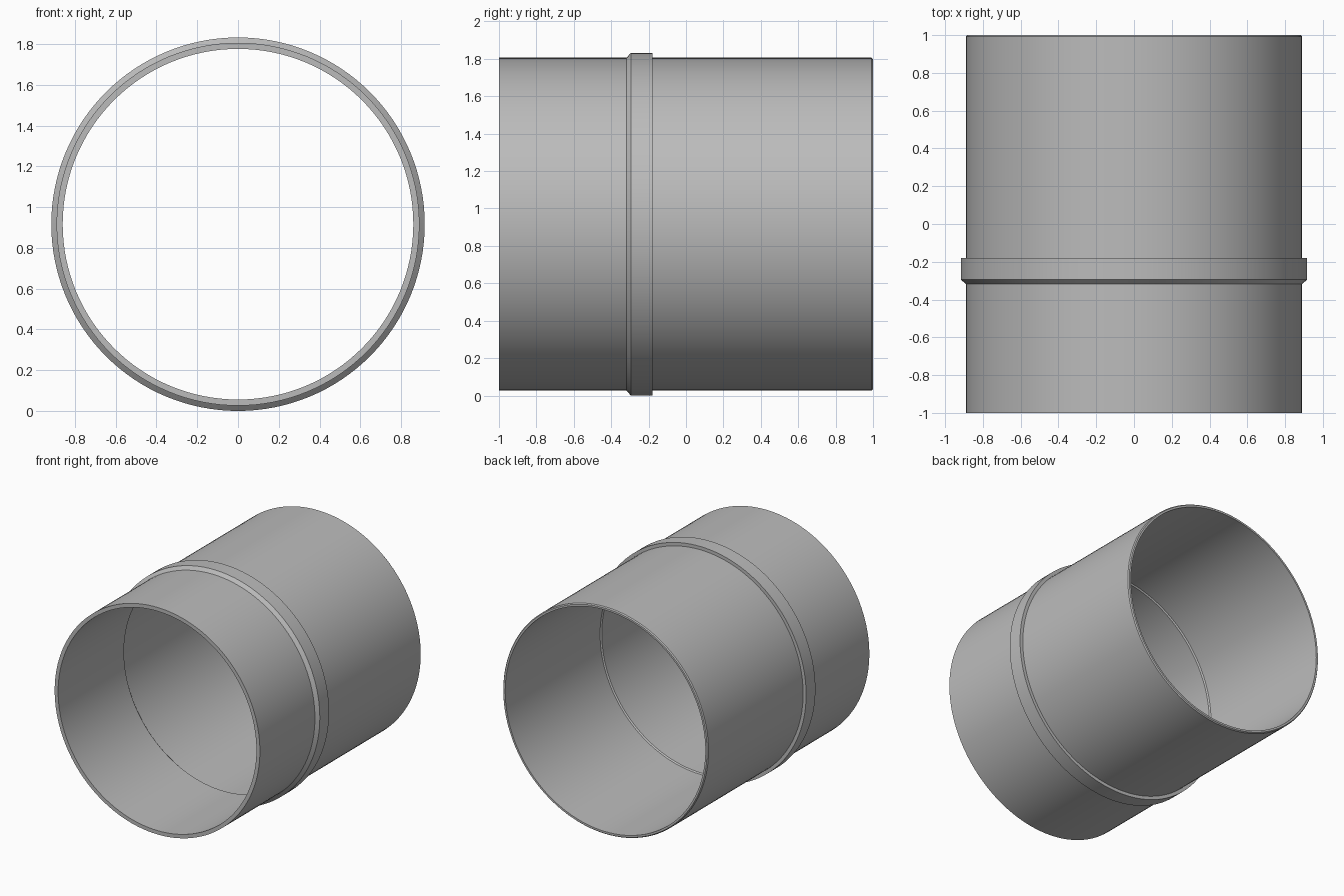
import bpy, bmesh, math
from mathutils import Matrix, Vector

cube = bpy.data.objects.get("Cube")
if cube:
    bpy.data.objects.remove(cube, do_unlink=True)

SEGMENTS = 128
COLLAR_R, PIPE_R = 0.916, 0.89
FRONT_BORE, BACK_BORE = 0.86, 0.868

# Single plain grey
grey = bpy.data.materials.new("pipe grey")
grey.use_nodes = True
colour = (0.5, 0.5, 0.5, 1)
grey.diffuse_color = colour
grey.node_tree.nodes["Principled BSDF"].inputs["Base Color"].default_value = colour

# Closed wall section as (radius, y): outer wall, collar, back rim, stepped bore
section = [
    (FRONT_BORE, -1), (PIPE_R, -1),
    (PIPE_R, -0.318), (COLLAR_R, -0.295), (COLLAR_R, -0.18), (PIPE_R, -0.18),
    (PIPE_R, 0.992), (PIPE_R - 0.007, 1), (BACK_BORE, 1),
    (BACK_BORE, -0.175), (FRONT_BORE, -0.185),
]


def lathe(name, points, material):
    """Turn a closed section around the y axis."""
    bm = bmesh.new()
    rings = []
    for i in range(SEGMENTS):
        a = math.tau * i / SEGMENTS
        rings.append([bm.verts.new((r * math.sin(a), y, r * math.cos(a)))
                      for r, y in points])
    for i, ring in enumerate(rings):
        following = rings[(i + 1) % SEGMENTS]
        for j in range(len(points)):
            k = (j + 1) % len(points)
            bm.faces.new((ring[j], ring[k], following[k], following[j]))
    bmesh.ops.recalc_face_normals(bm, faces=bm.faces)
    mesh = bpy.data.meshes.new(name)
    bm.to_mesh(mesh)
    bm.free()
    mesh.materials.append(material)
    obj = bpy.data.objects.new(name, mesh)
    bpy.context.collection.objects.link(obj)
    return obj


# Pipe coupling, resting on its collar
pipe = lathe("pipe_coupling", section, grey)
pipe.data.transform(Matrix.Translation(Vector((0, 0, COLLAR_R))))
bpy.ops.object.select_all(action="DESELECT")
pipe.select_set(True)
bpy.context.view_layer.objects.active = pipe
bpy.ops.object.shade_smooth_by_angle(angle=math.radians(25))
